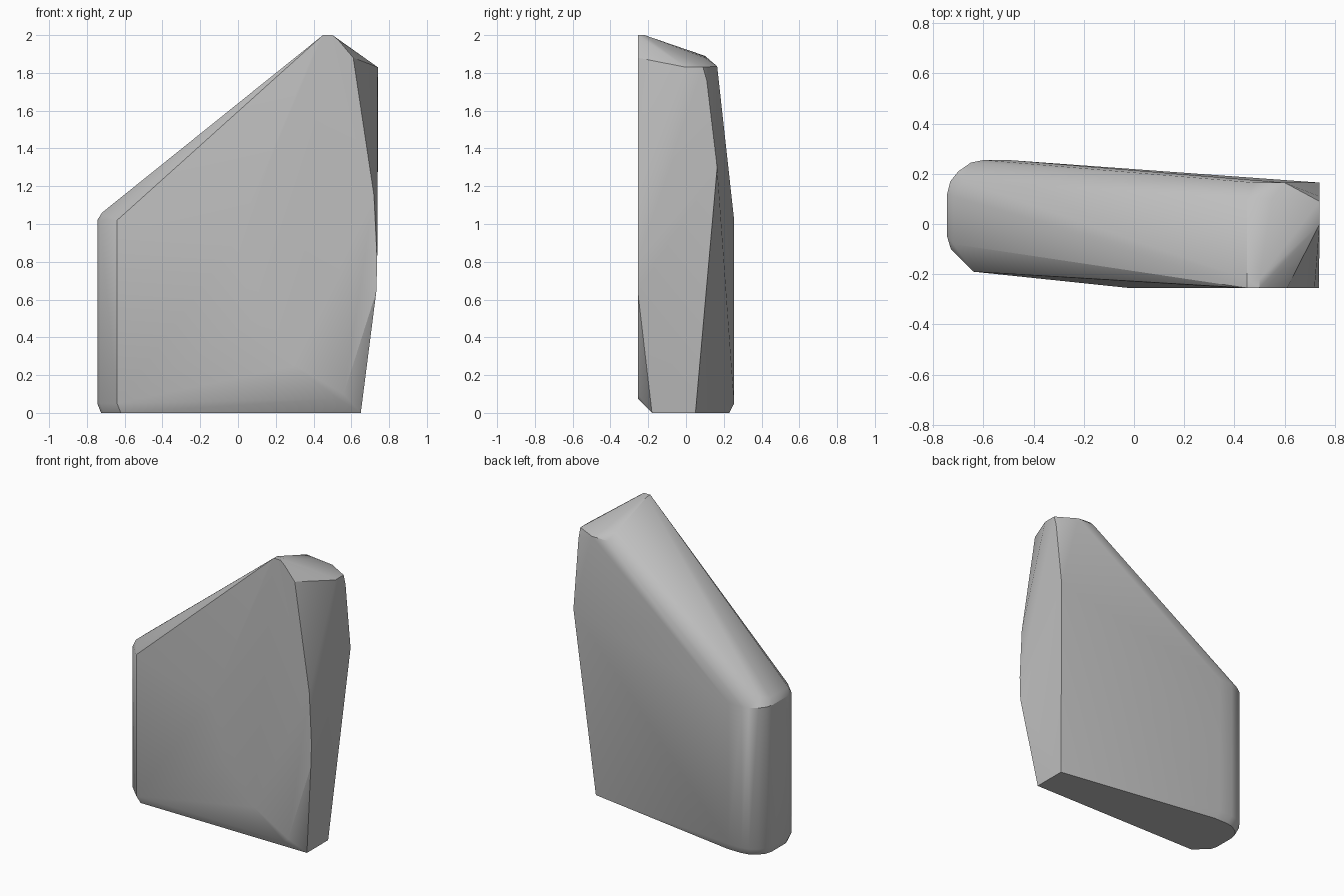
import bpy
import bmesh
import math
from mathutils import Vector

# Remove the default object only
default_cube = bpy.data.objects.get("Cube")
if default_cube:
    bpy.data.objects.remove(default_cube, do_unlink=True)


def make_material(name, colour):
    """Create one flat colour for viewport and render."""
    material = bpy.data.materials.new(name)
    material.use_nodes = True
    material.diffuse_color = colour
    shader = material.node_tree.nodes["Principled BSDF"]
    shader.inputs["Base Color"].default_value = colour
    shader.inputs["Roughness"].default_value = 0.9
    return material


def build_hull(name, points, material):
    """Wrap a convex solid around the points and merge its flat faces."""
    mesh = bpy.data.meshes.new(name)
    bm = bmesh.new()
    for point in points:
        bm.verts.new(point)
    result = bmesh.ops.convex_hull(bm, input=bm.verts[:])
    loose = [vert for vert in bm.verts if not vert.link_faces]
    bmesh.ops.delete(bm, geom=loose, context="VERTS")
    bmesh.ops.dissolve_limit(bm, angle_limit=math.radians(0.4),
                             verts=bm.verts[:], edges=bm.edges[:])
    bmesh.ops.recalc_face_normals(bm, faces=bm.faces[:])
    bm.to_mesh(mesh)
    bm.free()
    mesh.materials.append(material)
    solid = bpy.data.objects.new(name, mesh)
    bpy.context.collection.objects.link(solid)
    return solid


points = []
front = -.255

# Front face: peak, tall side and lower corner, as x and z
front_outline = [(.42, 1.96), (.45, 2), (.5, 2), (.53, 1.975), (.61, 1.88),
                 (.72, 1.15), (.737, .8), (.732, .64), (.56, .1), (.53, .075)]
front_bulge = [(-.02, .9), (.08, .5), (.3, .25)]
points += [Vector((x, front, z)) for x, z in front_outline + front_bulge]

# Low rounded end: a plan profile, as x and y, drawn up between two heights
end_profile = [(-.64, -.19), (-.69, -.14), (-.73, -.1), (-.745, -.05),
               (-.745, .12), (-.732, .17), (-.7, .21), (-.65, .245),
               (-.6, .255), (-.5, .255)]
for x, y in end_profile:
    points += [Vector((x, y, z)) for z in (.05, 1.02)]
    # Underside is drawn in slightly all round
    points.append(Vector((x + .02, y * .9, 0)))

# Upper lip of the low end
points += [Vector((-.72, y, 1.06)) for y in (-.08, .11)]
points.append(Vector((-.68, .17, 1.075)))

# Peak ridge, sloping down and rounding over towards the back
for x, y, z in [(.45, -.22, 2), (.5, -.22, 2), (.45, .1, 1.89),
                (.55, .1, 1.88), (.48, .165, 1.835), (.6, .165, 1.835)]:
    points.append(Vector((x, y, z)))

# Tall side: back rim and the two foot corners
for y, z in [(0, 1.83), (.09, 1.83), (.11, 1.76), (.165, 1.3)]:
    points.append(Vector((.74, y, z)))
points += [Vector((.65, y, 0)) for y in (-.18, .05)]

# Stone slab with soft rounding and crisp broken edges
stone = make_material("stone grey", (.52, .52, .52, 1))
slab = build_hull("stone_slab", points, stone)
bpy.ops.object.select_all(action="DESELECT")
slab.select_set(True)
bpy.context.view_layer.objects.active = slab
bpy.ops.object.shade_smooth_by_angle(angle=math.radians(30))
